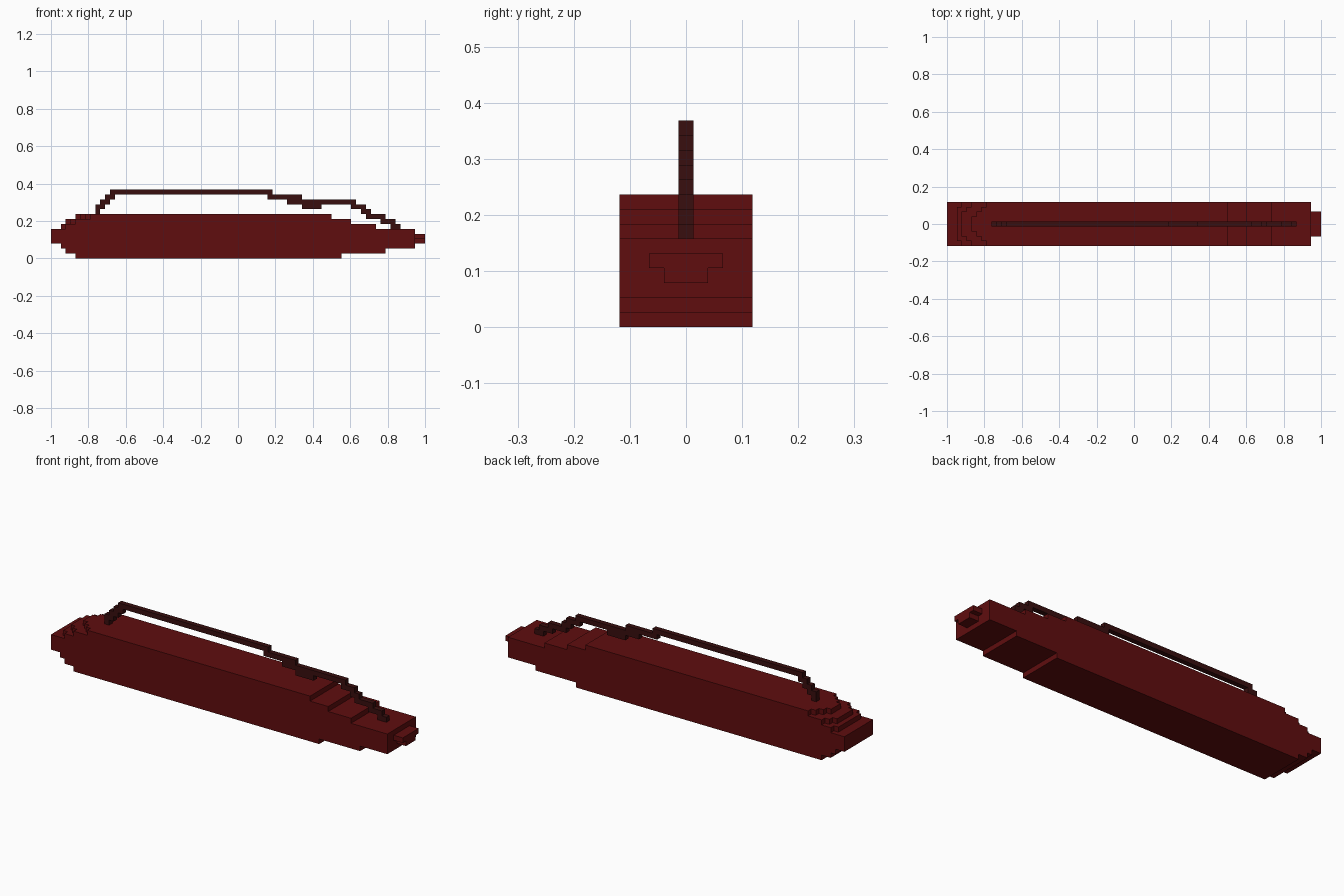
import bpy
import bmesh
from mathutils import Vector

if "Cube" in bpy.data.objects:
    bpy.data.objects.remove(bpy.data.objects["Cube"], do_unlink=True)

U = 2 / 76  # size of one block


def material(name, rgb):
    m = bpy.data.materials.new(name)
    m.diffuse_color = (*rgb, 1)
    m.use_nodes = True
    bsdf = m.node_tree.nodes["Principled BSDF"]
    bsdf.inputs["Base Color"].default_value = (*rgb, 1)
    return m


red = material("dark red", (0.115, 0.004, 0.0045))
brown = material("dark brown", (0.040, 0.0045, 0.0045))


def prism(name, outline, place, lo, hi, mat):
    """Extrude a flat outline in block units; place maps (a, b, depth) to x, y, z."""
    bm = bmesh.new()
    face = bm.faces.new([bm.verts.new(place(a, b, lo)) for a, b in outline])
    grown = bmesh.ops.extrude_face_region(bm, geom=[face])["geom"]
    shift = Vector(place(0, 0, hi)) - Vector(place(0, 0, lo))
    bmesh.ops.translate(bm, vec=shift,
                        verts=[g for g in grown if isinstance(g, bmesh.types.BMVert)])
    bmesh.ops.recalc_face_normals(bm, faces=bm.faces)
    mesh = bpy.data.meshes.new(name)
    bm.to_mesh(mesh)
    bm.free()
    mesh.materials.append(mat)
    obj = bpy.data.objects.new(name, mesh)
    bpy.context.collection.objects.link(obj)
    return obj


def side(a, b, d):   # outline in x, z
    return ((a - 38) * U, d * U, b * U)


def plan(a, b, d):   # outline in x, y
    return ((a - 38) * U, b * U, d * U)


def end(a, b, d):    # outline in y, z
    return ((d - 38) * U, a * U, b * U)


# Main hull: stepped side profile, full width
hull = [(0, 3), (2, 3), (2, 2), (3, 2), (3, 1), (5, 1), (5, 0), (59, 0), (59, 1),
        (68, 1), (68, 2), (74, 2), (74, 6), (66, 6), (66, 7), (61, 7), (61, 8),
        (57, 8), (57, 9), (8, 9), (8, 8), (5, 8), (5, 7), (3, 7), (3, 6), (0, 6)]
prism("hull", hull, side, -4.5, 4.5, red)

# Rounded tail steps: (start x, half width), from the narrow tip outward
tail = {6: ([(2, 3.5)], 3), 7: ([(3, 2.5), (4, 3.5)], 5),
        8: ([(5, 1.5), (6, 2.5), (7, 3.5)], 8)}
for z, (steps, back) in tail.items():
    half = []
    for i, (x, w) in enumerate(steps):
        nxt = steps[i + 1][0] if i + 1 < len(steps) else back
        half += [(x, w), (nxt, w)]
    outline = half + [(x, -y) for x, y in reversed(half)]
    prism(f"tail_step_{z}", outline, plan, z, z + 1, red)

# Nose block with clipped lower corners
prism("nose", [(-1.5, 3), (1.5, 3), (1.5, 4), (2.5, 4), (2.5, 5), (-2.5, 5),
               (-2.5, 4), (-1.5, 4)], end, 74, 76, red)

# Raised rail running above the deck: one closed stepped outline
rail = [(9, 9), (10, 9), (10, 10), (11, 10), (11, 11), (12, 11), (12, 12), (13, 12),
        (13, 13), (44, 13), (44, 12), (48, 12), (48, 11), (51, 11), (51, 10), (55, 10),
        (55, 11), (61, 11), (61, 10), (63, 10), (63, 9), (64, 9), (64, 8), (67, 8),
        (67, 7), (69, 7), (69, 6), (71, 6), (71, 7), (70, 7), (70, 8), (68, 8),
        (68, 9), (65, 9), (65, 10), (64, 10), (64, 11), (62, 11), (62, 12), (51, 12),
        (51, 13), (45, 13), (45, 14), (12, 14), (12, 13), (11, 13), (11, 12), (10, 12),
        (10, 11), (9, 11)]
prism("top_rail", rail, side, -0.5, 0.5, brown)
